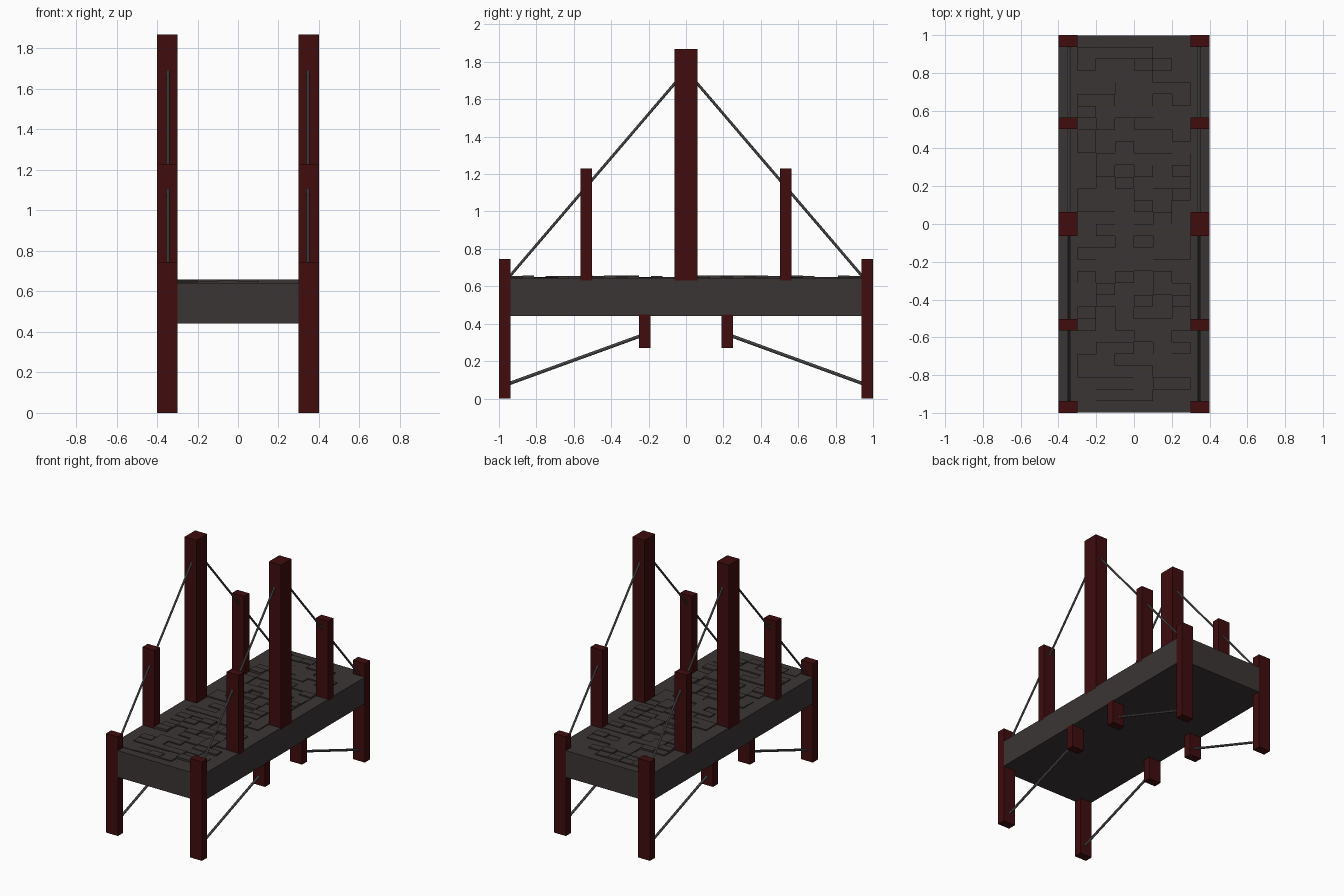
import bpy, bmesh, random
from mathutils import Vector, Matrix

if "Cube" in bpy.data.objects:
    bpy.data.objects.remove(bpy.data.objects["Cube"])

random.seed(7)


def material(name, rgb):
    m = bpy.data.materials.new(name)
    m.diffuse_color = (*rgb, 1)
    m.use_nodes = True
    m.node_tree.nodes["Principled BSDF"].inputs["Base Color"].default_value = m.diffuse_color
    return m


RED = material("dark red timber", (0.050, 0.0038, 0.0040))
STONE = material("dark grey stone", (0.044, 0.036, 0.036))
STEEL = material("grey cable", (0.125, 0.125, 0.125))


def add_box(bm, lo, hi):
    lo, hi = Vector(lo), Vector(hi)
    mat = Matrix.Translation((lo + hi) / 2) @ Matrix.Diagonal((*(hi - lo), 1))
    bmesh.ops.create_cube(bm, size=1, matrix=mat)


def finish(bm, name, mat):
    me = bpy.data.meshes.new(name)
    bm.to_mesh(me)
    bm.free()
    me.materials.append(mat)
    ob = bpy.data.objects.new(name, me)
    bpy.context.collection.objects.link(ob)


def box(name, lo, hi, mat):
    bm = bmesh.new()
    add_box(bm, lo, hi)
    finish(bm, name, mat)


def cable(name, a, b, radius):
    a, b = Vector(a), Vector(b)
    d = b - a
    rot = d.to_track_quat('Z', 'Y').to_matrix().to_4x4()
    bm = bmesh.new()
    bmesh.ops.create_cone(bm, cap_ends=True, segments=8, radius1=radius, radius2=radius,
                          depth=d.length, matrix=Matrix.Translation((a + b) / 2) @ rot)
    finish(bm, name, STEEL)


# Deck slab, a hair inside the corner posts
box("deck", (-0.399, -0.999, 0.442), (0.399, 0.999, 0.642), STONE)

# Uneven paving stones on the walkway
bm = bmesh.new()
px, py = 0.1, 0.0625
for i in range(6):
    for j in range(1, 31):
        h = random.choice((0, 0, 0.004, 0.008, 0.008, 0.013, 0.016))
        if h:
            x, y = -0.3 + i * px, -1 + j * py
            add_box(bm, (x, y, 0.63), (x + px, y + py, 0.642 + h))
finish(bm, "paving_stones", STONE)

# Posts and cables, mirrored to both sides and both ends
for sx in (-1, 1):
    def post(name, y0, y1, z0, z1):
        xs = sorted((sx * 0.3, sx * 0.4))
        ys = sorted((y0, y1))
        box(name, (xs[0], ys[0], z0), (xs[1], ys[1], z1), RED)

    post("tower_post", -0.0625, 0.0625, 0.63, 1.868)
    x = sx * 0.345
    for sy in (-1, 1):
        post("corner_post", sy * 0.9375, sy, 0, 0.745)
        post("middle_post", sy * 0.502, sy * 0.563, 0.63, 1.23)
        post("hanging_post", sy * 0.19, sy * 0.25, 0.27, 0.45)
        cable("upper_cable", (x, sy * 0.04, 1.708), (x, sy * 0.95, 0.645), 0.0075)
        cable("lower_brace", (x, sy * 0.24, 0.336), (x, sy * 0.95, 0.078), 0.009)
